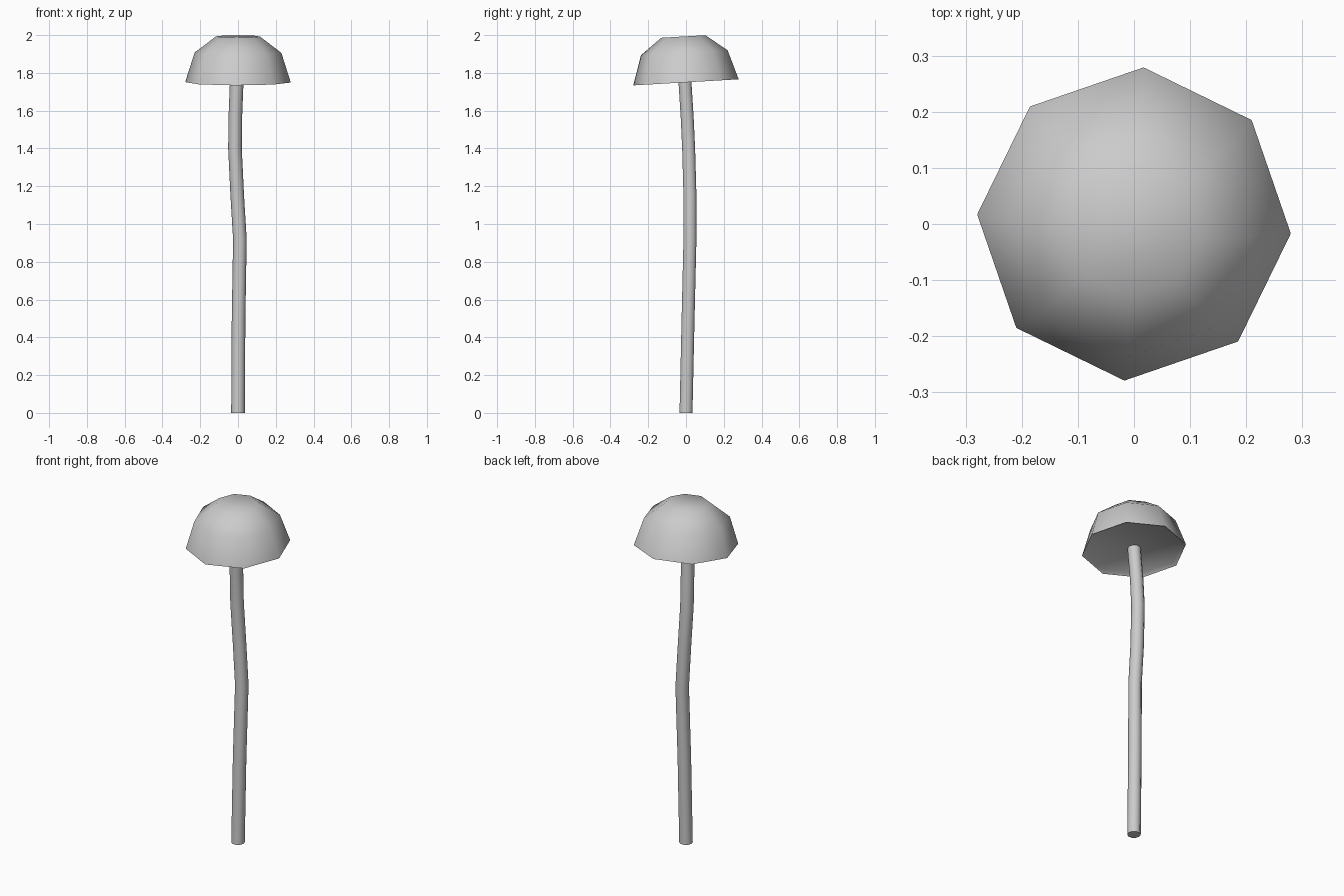
import bpy, bmesh, math
from mathutils import Vector, Matrix

if "Cube" in bpy.data.objects:
    bpy.data.objects.remove(bpy.data.objects["Cube"])


def loft(name, rings, sides, phase=0.0, tilt=None):
    """Skin a stack of (x, y, z, radius) rings and cap both ends."""
    bm = bmesh.new()
    loops = []
    for x, y, z, r in rings:
        loops.append([bm.verts.new((x + r * math.cos(phase + 2 * math.pi * i / sides),
                                    y + r * math.sin(phase + 2 * math.pi * i / sides), z))
                      for i in range(sides)])
    for a, b in zip(loops, loops[1:]):
        for i in range(sides):
            j = (i + 1) % sides
            bm.faces.new((a[i], a[j], b[j], b[i]))
    bm.faces.new(loops[0][::-1])
    bm.faces.new(loops[-1])
    bmesh.ops.recalc_face_normals(bm, faces=bm.faces)
    if tilt:
        bm.transform(tilt)
    me = bpy.data.meshes.new(name)
    bm.to_mesh(me)
    bm.free()
    ob = bpy.data.objects.new(name, me)
    bpy.context.collection.objects.link(ob)
    bpy.ops.object.select_all(action='DESELECT')
    ob.select_set(True)
    bpy.context.view_layer.objects.active = ob
    bpy.ops.object.shade_smooth_by_angle(angle=math.radians(60))
    return ob


# Gently bent stem
path = [(0, 0, 0), (0.003, 0.011, 0.5), (0.01, 0.021, 0.92), (-0.004, 0.021, 1.15),
        (-0.016, 0.014, 1.4), (-0.014, 0.006, 1.57), (-0.006, -0.007, 1.775)]
loft("stem", [(x, y, z, 0.036) for x, y, z in path], 10)

# Eight-sided cap: recessed underside, rim, wall, shoulder, flat top; tipped up at the back
profile = [(0.262, 0.015), (0.28, 0.0), (0.23, 0.157), (0.117, 0.243)]
tilt = Matrix.Translation(Vector((0, 0, 1.75))) @ Matrix.Rotation(math.radians(3.3), 4, 'X')
loft("cap", [(0, 0, z, r) for r, z in profile], 8, math.radians(-3.5), tilt)
